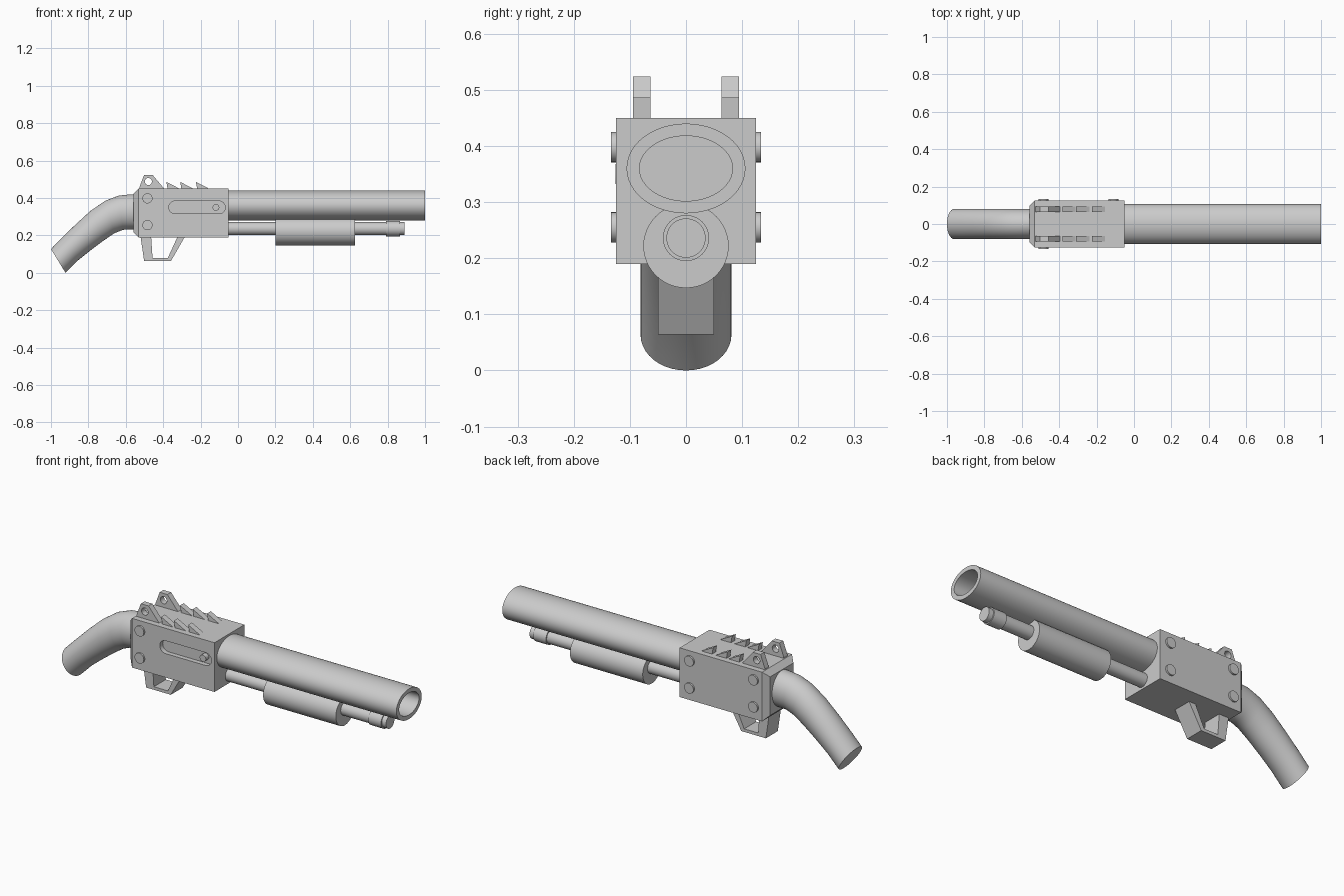
import bpy, bmesh
from math import pi, sin, cos
from mathutils import Vector

if "Cube" in bpy.data.objects:
    bpy.data.objects.remove(bpy.data.objects["Cube"])


def finish(name, bm, smooth=False):
    bmesh.ops.recalc_face_normals(bm, faces=bm.faces)
    mesh = bpy.data.meshes.new(name)
    bm.to_mesh(mesh)
    bm.free()
    ob = bpy.data.objects.new(name, mesh)
    bpy.context.collection.objects.link(ob)
    if smooth:
        bpy.ops.object.select_all(action='DESELECT')
        bpy.context.view_layer.objects.active = ob
        ob.select_set(True)
        bpy.ops.object.shade_smooth_by_angle(angle=0.6)
    return ob


def loft(name, rings):
    """Skin a row of equal point rings and cap both ends."""
    bm = bmesh.new()
    rows = [[bm.verts.new(p) for p in ring] for ring in rings]
    n = len(rows[0])
    for a, b in zip(rows, rows[1:]):
        for i in range(n):
            j = (i + 1) % n
            bm.faces.new((a[i], a[j], b[j], b[i]))
    bm.faces.new(rows[0])
    bm.faces.new(rows[-1])
    return finish(name, bm, True)


def turned(name, zc, profile, n=48):
    """Elliptical turning along x; profile rows are x, y radius, z radius."""
    return loft(name, [[(x, ry * cos(2 * pi * i / n), zc + rz * sin(2 * pi * i / n))
                        for i in range(n)] for x, ry, rz in profile])


def plate(name, points, y0, y1, smooth=False):
    """Extrude an x-z outline from y0 to y1."""
    bm = bmesh.new()
    a = [bm.verts.new((x, y0, z)) for x, z in points]
    b = [bm.verts.new((x, y1, z)) for x, z in points]
    bm.faces.new(a)
    bm.faces.new(b)
    for i in range(len(a)):
        j = (i + 1) % len(a)
        bm.faces.new((a[i], a[j], b[j], b[i]))
    return finish(name, bm, smooth)


def slot_points(x0, x1, z, r, n=16):
    """Outline of a round-ended slot; x0 == x1 gives a circle."""
    right = [(x1 + r * cos(t), z + r * sin(t)) for t in (-pi / 2 + pi * i / n for i in range(n + 1))]
    left = [(x0 + r * cos(t), z + r * sin(t)) for t in (pi / 2 + pi * i / n for i in range(n + 1))]
    return right + left if x1 > x0 else right[:-1] + left[:-1]


def cut(ob, cutter):
    mod = ob.modifiers.new("cut", 'BOOLEAN')
    mod.operation = 'DIFFERENCE'
    mod.solver = 'EXACT'
    mod.object = cutter
    bpy.context.view_layer.objects.active = ob
    bpy.ops.object.modifier_apply(modifier=mod.name)
    bpy.data.objects.remove(cutter)


def mirror_y(ob):
    mod = ob.modifiers.new("mirror", 'MIRROR')
    mod.use_axis = (False, True, False)


# Receiver: block with a chamfered rear and a slot on the front side
bm = bmesh.new()
bmesh.ops.create_cube(bm, size=1)
for v in bm.verts:
    v.co = Vector((-0.305 + v.co.x * 0.51, v.co.y * 0.25, 0.32 + v.co.z * 0.26))
rear = [e for e in bm.edges if all(v.co.x < -0.5 for v in e.verts)]
bmesh.ops.bevel(bm, geom=rear, offset=0.028, segments=1, affect='EDGES')
receiver = finish("receiver", bm)
cut(receiver, plate("slot_cutter", slot_points(-0.336, -0.102, 0.35, 0.034), -0.2, -0.10))
plate("slot_knob", slot_points(-0.118, -0.118, 0.35, 0.018), -0.126, -0.09, True)

# Barrel with open bore, magazine tube and pump
turned("barrel", 0.36, [(-0.06, 0.106, 0.08), (1, 0.106, 0.08),
                        (1, 0.083, 0.058), (0, 0.083, 0.058)])
turned("magazine_tube", 0.236, [(-0.06, 0.035, 0.035), (0.79, 0.035, 0.035),
                                (0.79, 0.041, 0.041), (0.865, 0.041, 0.041),
                                (0.865, 0.035, 0.035), (0.89, 0.035, 0.035)])
turned("pump", 0.222, [(0.2, 0.076, 0.075), (0.625, 0.076, 0.075)])

# Curved grip, from top and bottom outline pairs
outline = [((-0.53, 0.42), (-0.53, 0.232)), ((-0.57, 0.42), (-0.565, 0.232)),
           ((-0.64, 0.412), (-0.615, 0.23)), ((-0.71, 0.385), (-0.66, 0.212)),
           ((-0.79, 0.33), (-0.715, 0.175)), ((-0.87, 0.257), (-0.785, 0.123)),
           ((-0.94, 0.188), (-0.855, 0.067)), ((-1.0, 0.127), (-0.922, 0.0))]
rings = []
for top, bottom in outline:
    t, b = Vector((top[0], 0, top[1])), Vector((bottom[0], 0, bottom[1]))
    rings.append([(t + b) / 2 + (t - b) / 2 * sin(2 * pi * i / 40)
                  + Vector((0, 0.081 * cos(2 * pi * i / 40), 0)) for i in range(40)])
loft("grip", rings)

# Trigger guard
plate("trigger_guard", [(-0.522, 0.2), (-0.502, 0.064), (-0.358, 0.064), (-0.28, 0.2),
                        (-0.32, 0.2), (-0.375, 0.08), (-0.457, 0.08), (-0.465, 0.2)], -0.05, 0.05)

# Drilled rear sights and saw-tooth rails on both sides
sight = plate("rear_sight", [(-0.527, 0.44), (-0.527, 0.458), (-0.502, 0.524), (-0.457, 0.524),
                             (-0.395, 0.45), (-0.395, 0.44)], 0.063, 0.0945)
cut(sight, plate("sight_cutter", slot_points(-0.479, -0.479, 0.488, 0.019), 0.0, 0.2))
mirror_y(sight)
for i, x in enumerate((-0.383, -0.309, -0.225)):
    mirror_y(plate(f"rail_tooth_{i + 1}", [(x, 0.486), (x + 0.07, 0.45), (x + 0.07, 0.44),
                                           (x + 0.008, 0.44)], 0.063, 0.0945))

# Rivets: two on the front side, four on the back
for i, (x, side) in enumerate(((-0.484, -1), (-0.484, 1), (-0.11, 1))):
    for z, label in ((0.398, "upper"), (0.255, "lower")):
        plate(f"rivet_{label}_{i + 1}", slot_points(x, x, z, 0.027), side * 0.115, side * 0.134, True)
